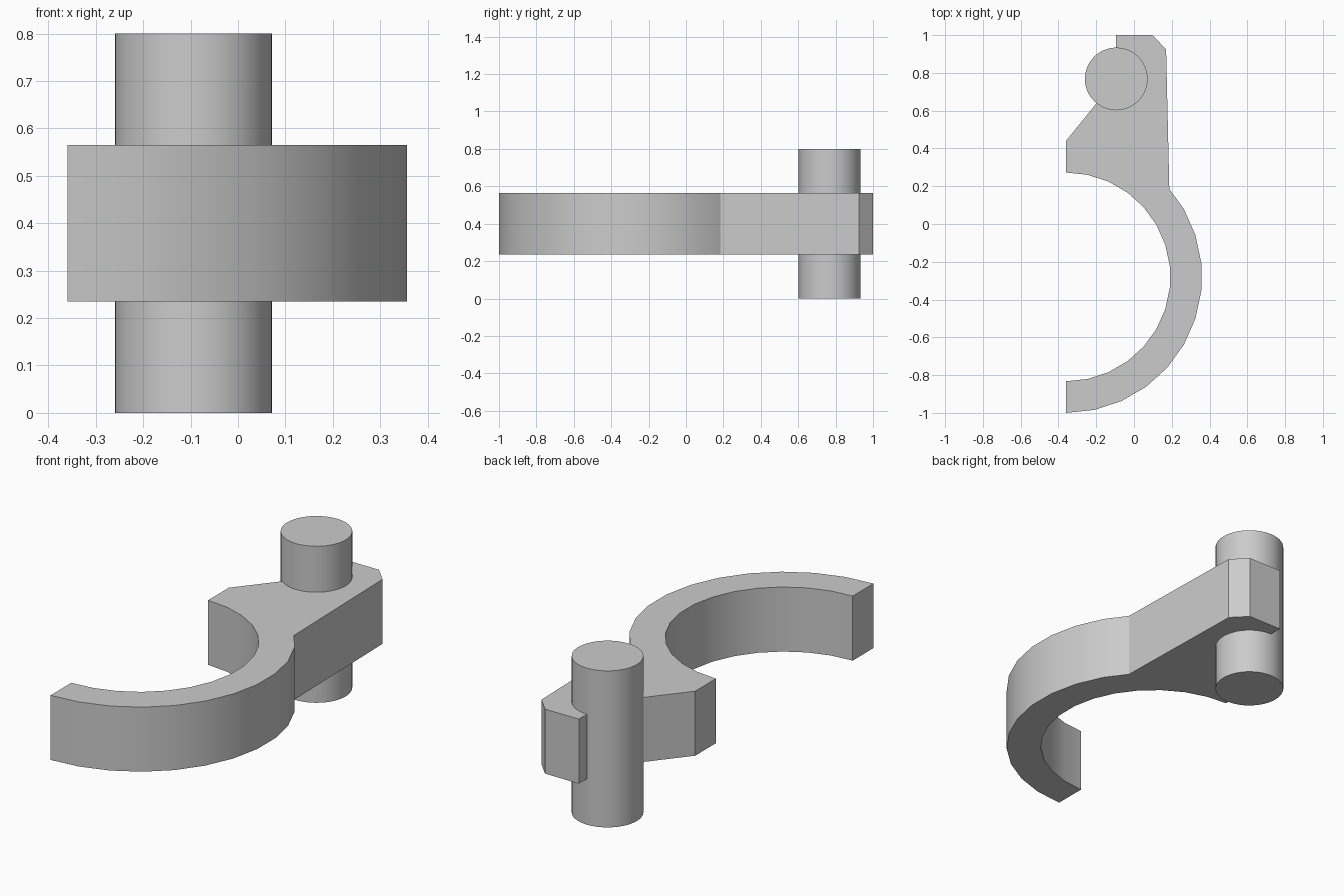
import bpy, bmesh
from math import radians, sin, cos

if "Cube" in bpy.data.objects:
    bpy.data.objects.remove(bpy.data.objects["Cube"])

CX, CY = -0.36, -0.28            # centre of the clip arc
PX, PY, PR = -0.094, 0.768, 0.166  # hinge pin


def arc(radius, start, end, step):
    return [(CX + radius * cos(radians(a)), CY + radius * sin(radians(a)))
            for a in range(start, end + (1 if step > 0 else -1), step)]


def smooth(obj):
    bpy.ops.object.select_all(action='DESELECT')
    obj.select_set(True)
    bpy.context.view_layer.objects.active = obj
    bpy.ops.object.shade_smooth_by_angle(angle=radians(20))


def extrude_profile(name, points, z0, z1):
    bm = bmesh.new()
    face = bm.faces.new([bm.verts.new((x, y, z0)) for x, y in points])
    ext = bmesh.ops.extrude_face_region(bm, geom=[face])
    top = [v for v in ext["geom"] if isinstance(v, bmesh.types.BMVert)]
    bmesh.ops.translate(bm, verts=top, vec=(0, 0, z1 - z0))
    bmesh.ops.recalc_face_normals(bm, faces=bm.faces)
    mesh = bpy.data.meshes.new(name)
    bm.to_mesh(mesh)
    bm.free()
    obj = bpy.data.objects.new(name, mesh)
    bpy.context.collection.objects.link(obj)
    smooth(obj)
    return obj


# Half-ring clip with its hinge arm, one profile
outer = arc(0.72, -90, 30, 12)
arm = [(0.187, 0.185), (0.17, 0.925), (0.097, 1.0), (PX, 1.0),
       (PX, PY), (CX, 0.44)]
inner = arc(0.5525, 90, -90, -12)
extrude_profile("clip_arm", outer + arm + inner, 0.235, 0.565)

# Hinge pin
bpy.ops.mesh.primitive_cylinder_add(vertices=48, radius=PR, depth=0.8,
                                    location=(PX, PY, 0.4))
pin = bpy.context.object
pin.name = "hinge_pin"
smooth(pin)
